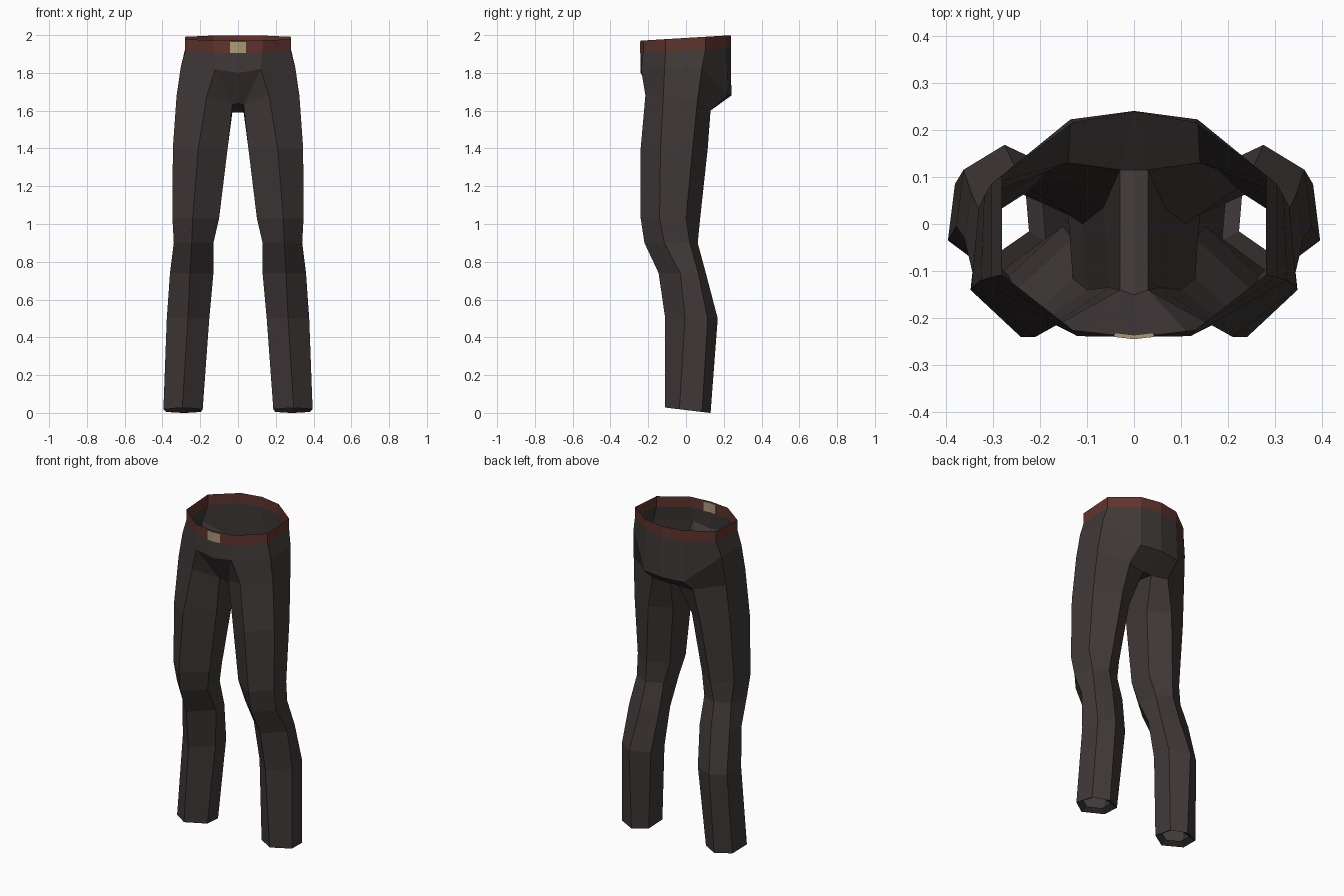
import bpy, bmesh
from mathutils import Vector

cube = bpy.data.objects.get("Cube")
if cube:
    bpy.data.objects.remove(cube, do_unlink=True)


def make_material(name, rgb):
    material = bpy.data.materials.new(name)
    material.use_nodes = True
    color = (*rgb, 1)
    material.diffuse_color = color
    material.node_tree.nodes["Principled BSDF"].inputs["Base Color"].default_value = color
    return material


cloth = make_material("dark_cloth", (.05, .04, .039))
leather = make_material("brown_leather", (.115, .034, .025))
brass = make_material("pale_brass", (.42, .32, .18))


def add_ring(bm, points):
    return [bm.verts.new(point) for point in points]


def bridge(bm, upper, lower, closed=False):
    """Join two rows of vertices with quads."""
    count = len(upper)
    for i in range(count if closed else count - 1):
        j = (i + 1) % count
        bm.faces.new((upper[i], upper[j], lower[j], lower[i]))


def finish(bm, name, material, mirrored=True):
    """Turn the mesh into an object, mirrored across the middle."""
    bmesh.ops.recalc_face_normals(bm, faces=bm.faces)
    # Flip an open shell whose front faces point inward
    if sum(f.normal.dot(Vector((0, f.calc_center_median().y, 0))) for f in bm.faces) < 0:
        bmesh.ops.reverse_faces(bm, faces=bm.faces)
    mesh = bpy.data.meshes.new(name)
    bm.to_mesh(mesh)
    bm.free()
    mesh.materials.append(material)
    obj = bpy.data.objects.new(name, mesh)
    bpy.context.collection.objects.link(obj)
    if mirrored:
        mirror = obj.modifiers.new("mirror", "MIRROR")
        mirror.use_clip = True
    return obj


# Half waist outline, from front middle to back middle
waist = [(0, -.24), (.13, -.225), (.28, -.108), (.28, .103), (.13, .215), (0, .238)]


def waist_row(drop):
    """Waist points on a plane that rises towards the back."""
    return [(x, y, 1.985 + .06 * y - drop) for x, y in waist]


# Belt
bm = bmesh.new()
bridge(bm, add_ring(bm, waist_row(0)), add_ring(bm, waist_row(.065)))
finish(bm, "belt", leather)

# Hips
bm = bmesh.new()
belt_line = add_ring(bm, waist_row(.065))
hip = add_ring(bm, [(0, -.24, 1.8), (.12, -.238, 1.82), (.303, -.113, 1.83),
                    (.303, .085, 1.83), (.135, .222, 1.68), (0, .24, 1.68)])
bridge(bm, belt_line, hip)

# Leg top, ordered: front, outer front, outer back, back, inner back, inner front
thigh = add_ring(bm, [(.165, -.215, 1.68), (.325, -.12, 1.68), (.318, .06, 1.65),
                      (.14, .13, 1.6), (.03, .115, 1.59), (.03, -.14, 1.63)])
bridge(bm, hip[1:5], thigh[:4])
front, _, _, back, inner_back, inner_front = thigh

# Crotch gusset and seat underside
gusset_front, gusset_back = add_ring(bm, [(0, -.15, 1.64), (0, .115, 1.59)])
for face in ((hip[1], front, inner_front), (hip[0], hip[1], inner_front),
             (hip[0], inner_front, gusset_front),
             (gusset_front, inner_front, inner_back, gusset_back),
             (hip[4], hip[5], inner_back, back),
             (hip[5], gusset_back, inner_back)):
    bm.faces.new(face)

# Leg sections: height, y of front, outer front, outer back, back,
# then x of outer edge, front ridge, back ridge, inner edge
sections = [
    (1.4, -.24, -.135, .035, .115, .345, .21, .18, .055),
    (1.03, -.24, -.14, 0, .075, .347, .24, .22, .1),
    (.9, -.22, -.115, .02, .062, .34, .245, .235, .13),
    (.74, -.145, -.03, .065, .105, .36, .255, .245, .13),
    (.5, -.11, -.005, .115, .168, .377, .265, .275, .152),
    (.015, -.11, -.035, .085, .13, .395, .295, .285, .187),
]
previous = thigh
for z, yf, yof, yob, yb, outer, ridge_f, ridge_b, inner in sections:
    points = [(ridge_f, yf, z), (outer, yof, z), (outer - .015, yob, z),
              (ridge_b, yb, z), (inner + .01, yob, z), (inner, yof, z)]
    if z < .1:
        points = [(x, y, z - .12 * y) for x, y, z in points]
    ring = add_ring(bm, points)
    bridge(bm, previous, ring, closed=True)
    previous = ring

# Turned hem around the leg opening
middle = sum((v.co for v in previous), Vector()) / len(previous)
hem = add_ring(bm, [middle.lerp(v.co, .65) + Vector((0, 0, .02)) for v in previous])
bridge(bm, previous, hem, closed=True)
finish(bm, "trousers", cloth)

# Buckle plate bent along the belt
bm = bmesh.new()
rows = [add_ring(bm, [(x, -.24 + abs(x) * .115, z) for x in (-.042, 0, .042)])
        for z in (1.963, 1.905)]
bridge(bm, *rows)
buckle = finish(bm, "buckle", brass, mirrored=False)
solid = buckle.modifiers.new("thickness", "SOLIDIFY")
solid.thickness = .009
solid.offset = 0
